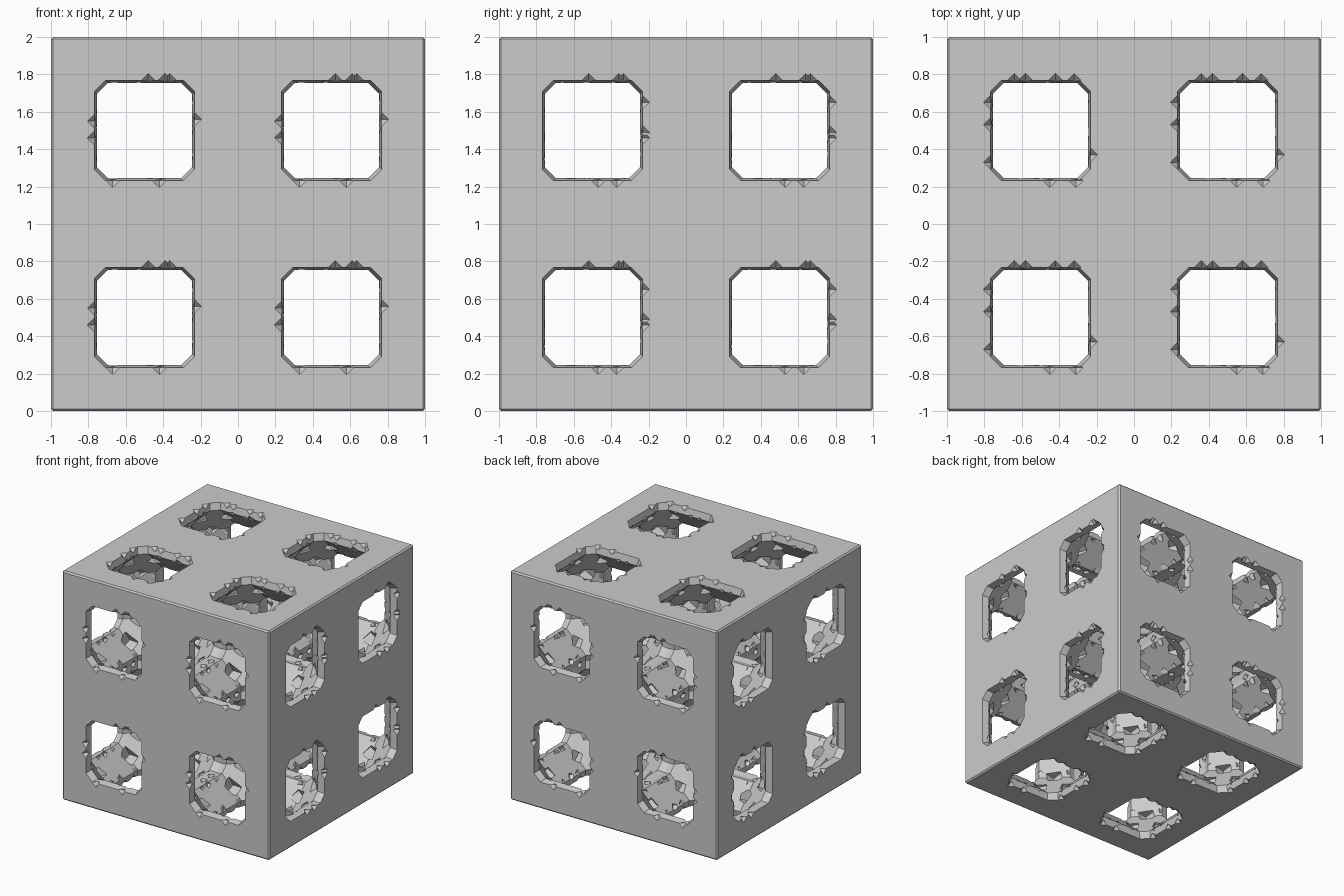
import bpy, bmesh, random
from itertools import permutations, product
from mathutils import Vector, Matrix, Euler

random.seed(4)
if "Cube" in bpy.data.objects:
    bpy.data.objects.remove(bpy.data.objects["Cube"], do_unlink=True)

stone = bpy.data.materials.new("grey stone")
stone.use_nodes = True
grey = (0.6, 0.6, 0.6, 1)
stone.diffuse_color = grey
stone.node_tree.nodes["Principled BSDF"].inputs["Base Color"].default_value = grey

INNER, CUT, DEPTH, MOUTH = 0.255, 0.06, 0.44, 0.268


def make_object(name, bm):
    bmesh.ops.recalc_face_normals(bm, faces=bm.faces)
    mesh = bpy.data.meshes.new(name)
    bm.to_mesh(mesh)
    bm.free()
    mesh.materials.append(stone)
    obj = bpy.data.objects.new(name, mesh)
    bpy.context.collection.objects.link(obj)
    return obj


def hull(bm, points):
    verts = [bm.verts.new(p) for p in points]
    res = bmesh.ops.convex_hull(bm, input=verts)
    loose = [v for v in res["geom_interior"] if isinstance(v, bmesh.types.BMVert)]
    bmesh.ops.delete(bm, geom=loose, context="VERTS")


def on_axis(axis, u, v, w):
    """Place face coordinates u, v at height w along an axis."""
    return Vector([(w, u, v), (u, w, v), (u, v, w)][axis])


def octagon(axis, half, w):
    pts = []
    for su, sv in product((-1, 1), repeat=2):
        pts.append(on_axis(axis, su * half, sv * (half - CUT), w))
        pts.append(on_axis(axis, su * (half - CUT), sv * half, w))
    return pts


def subtract(target, bm, name):
    cutter = make_object(name, bm)
    cutter.hide_render = True
    mod = target.modifiers.new(name, "BOOLEAN")
    mod.operation, mod.solver, mod.object = "DIFFERENCE", "EXACT", cutter
    mod.use_self = True
    bpy.context.view_layer.objects.active = target
    bpy.ops.object.modifier_apply(modifier=name)
    bpy.data.objects.remove(cutter, do_unlink=True)


# One cell block
bm = bmesh.new()
bmesh.ops.create_cube(bm, size=1)
cell = make_object("cell", bm)

# Faceted chamber
bm = bmesh.new()
hull(bm, [p for a in range(3) for s in (-1, 1) for p in octagon(a, INNER, s * DEPTH)])
subtract(cell, bm, "chamber")

# Flared octagonal openings
slope = (MOUTH - INNER) / (0.5 - DEPTH)
for axis in range(3):
    bm = bmesh.new()
    for s in (-1, 1):
        hull(bm, octagon(axis, INNER - 0.04 * slope, s * (DEPTH - 0.04))
             + octagon(axis, MOUTH + 0.04 * slope, s * 0.54))
    subtract(cell, bm, "opening")

# Chipped notches around the openings: (top, left, bottom, right) offsets per axis
notches = [
    ([-0.02, 0.14, 0.165], [], [0.03, 0.13], [0.15, -0.01, -0.04]),
    ([0.02, 0.11, 0.135], [0.05, -0.04], [-0.17, 0.08], [0.06]),
    ([-0.14, -0.08, 0.08, 0.18], [0.15, 0.03, -0.17], [0.05, 0.19], [-0.13]),
]


def chip(bm, centre, radius, turn=(0, 0, 0)):
    rot = Euler(turn).to_matrix()
    hull(bm, [centre + rot @ (Vector(d) * s * radius)
              for d in ((1, 0, 0), (0, 1, 0), (0, 0, 1)) for s in (-1, 1)])


bm = bmesh.new()
for axis, (top, left, bottom, right) in enumerate(notches):
    spots = [(t, MOUTH) for t in top] + [(-MOUTH, t) for t in left]
    spots += [(t, -MOUTH) for t in bottom] + [(MOUTH, t) for t in right]
    for (u, v), s in product(spots, (-1, 1)):
        chip(bm, on_axis(axis, u, v, s * 0.503), 0.04)
subtract(cell, bm, "notches")

# Rough pits along the inner edges of the chamber
bm = bmesh.new()
for axis, s, side, swap in product(range(3), (-1, 1), (-1, 1), (0, 1)):
    for base in (-0.13, 0.0, 0.13):
        t = base + random.uniform(-0.04, 0.04)
        u, v = (t, side * INNER) if swap else (side * INNER, t)
        rot = Euler([random.uniform(0, 1.5) for _ in range(3)]).to_matrix().to_4x4()
        place = Matrix.Translation(on_axis(axis, u, v, s * (DEPTH - 0.02)))
        size = random.uniform(0.035, 0.055)
        bmesh.ops.create_cube(bm, size=size, matrix=place @ rot)
# Pits on the chamber corners
for axis in range(3):
    for signs in product((-1, 1), repeat=3):
        a, b = INNER + 0.09, INNER - CUT
        p = [a, a]
        p.insert(axis, b)
        centre = Vector(c * s for c, s in zip(p, signs))
        rot = Euler([random.uniform(0, 1.5) for _ in range(3)]).to_matrix().to_4x4()
        bmesh.ops.create_cube(bm, size=random.uniform(0.06, 0.1),
                              matrix=Matrix.Translation(centre) @ rot)
subtract(cell, bm, "pits")

# Stack eight cells and drop the faces hidden between them
bm = bmesh.new()
for offset in product((-0.5, 0.5), repeat=3):
    start = len(bm.verts)
    bm.from_mesh(cell.data)
    bm.verts.ensure_lookup_table()
    bmesh.ops.translate(bm, verts=bm.verts[start:], vec=offset)
hidden = [f for f in bm.faces
          if any(all(abs(v.co[i]) < 1e-4 for v in f.verts) for i in range(3))]
bmesh.ops.delete(bm, geom=hidden, context="FACES")
bmesh.ops.remove_doubles(bm, verts=bm.verts, dist=0.0005)
bpy.data.objects.remove(cell, do_unlink=True)


# Narrow bevel on the outer edges
def outer(e):
    return sum(all(abs(abs(v.co[i]) - 1) < 1e-4 for v in e.verts) for i in range(3)) == 2


bmesh.ops.bevel(bm, geom=[e for e in bm.edges if outer(e)], offset=0.012,
                segments=1, affect="EDGES", clamp_overlap=False)
bmesh.ops.translate(bm, verts=bm.verts, vec=(0, 0, 1))
make_object("hollow_block", bm)
